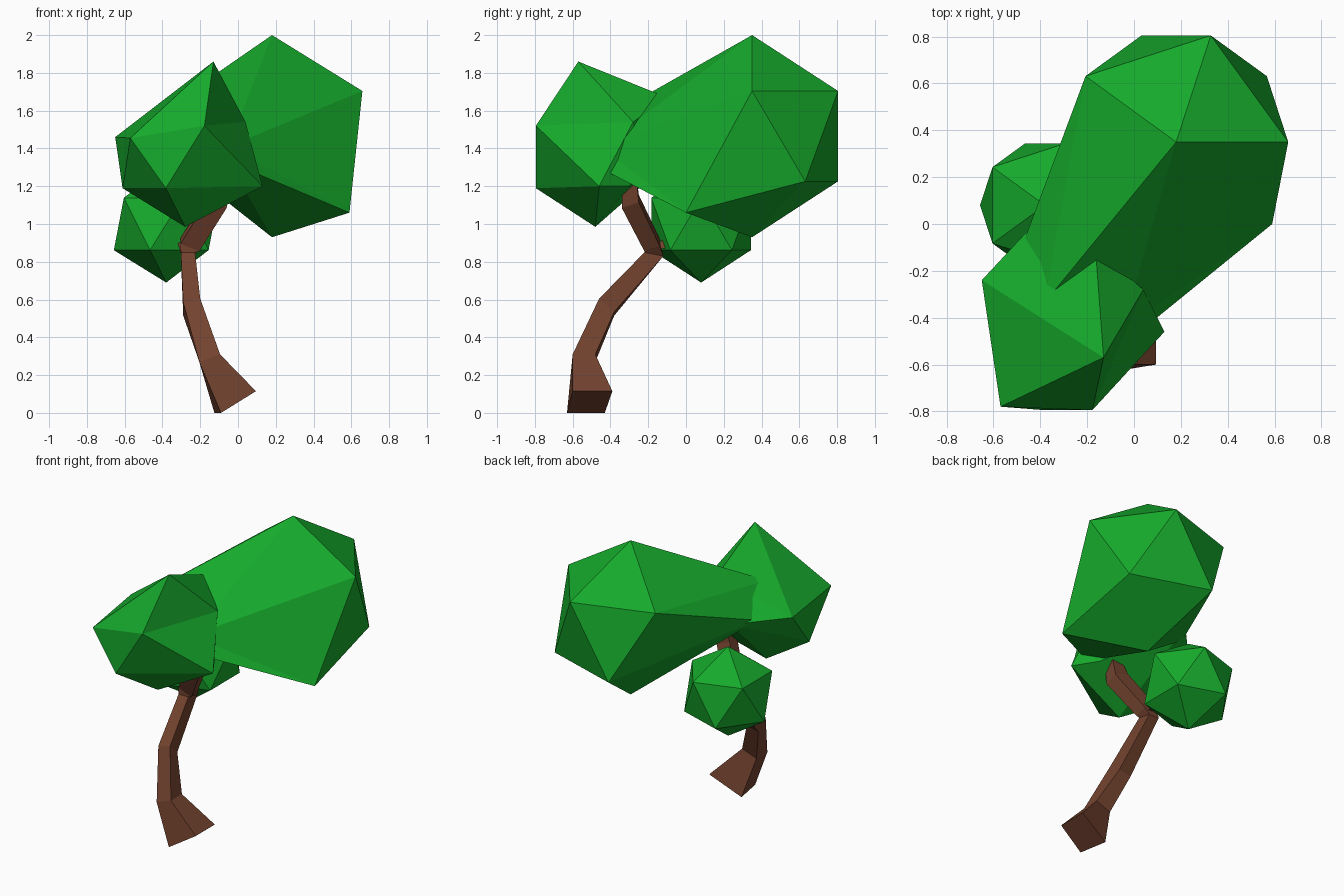
import bpy, bmesh
from mathutils import Vector

if "Cube" in bpy.data.objects:
    bpy.data.objects.remove(bpy.data.objects["Cube"])


def material(name, rgb):
    m = bpy.data.materials.new(name)
    m.diffuse_color = (*rgb, 1)
    m.use_nodes = True
    m.node_tree.nodes["Principled BSDF"].inputs["Base Color"].default_value = m.diffuse_color
    return m


LEAF = material("leaf_green", (0.008, 0.40, 0.025))
BARK = material("bark_brown", (0.17, 0.055, 0.028))


def finish(bm, name, mat):
    bmesh.ops.recalc_face_normals(bm, faces=bm.faces[:])
    me = bpy.data.meshes.new(name)
    bm.to_mesh(me)
    bm.free()
    me.materials.append(mat)
    ob = bpy.data.objects.new(name, me)
    bpy.context.collection.objects.link(ob)


def foliage(name, centre, radius, pulled=None):
    """Icosahedron with some corners pulled to new places.
    Corners: 0 bottom, 1-5 lower ring, 6-10 upper ring, 11 top."""
    bm = bmesh.new()
    bmesh.ops.create_icosphere(bm, subdivisions=1, radius=radius)
    bm.verts.ensure_lookup_table()
    for v in bm.verts:
        v.co += Vector(centre)
    for i, p in (pulled or {}).items():
        bm.verts[i].co = p
    finish(bm, name, LEAF)


def limb(name, rings):
    """Four-sided limb through a list of rings."""
    bm = bmesh.new()
    loops = [[bm.verts.new(p) for p in r] for r in rings]
    for a, b in zip(loops, loops[1:]):
        for i in range(4):
            j = (i + 1) % 4
            bm.faces.new((a[i], a[j], b[j], b[i]))
    bm.faces.new(loops[0][::-1])
    bm.faces.new(loops[-1])
    finish(bm, name, BARK)


def square(x, y, z, w, d, tilt=0.0, lean=0.0):
    """Ring around a centre; tilt raises the +x side, lean raises the front."""
    return [(x + sx * w / 2, y + sy * d / 2, z + sx * tilt - sy * lean)
            for sx, sy in ((-1, -1), (1, -1), (1, 1), (-1, 1))]


# Foliage clumps
foliage("small_foliage", (-0.38, 0.08, 1.0), 0.31)
foliage("large_foliage", (0.18, 0.35, 1.465), 0.535, {
    1: (0.59, 0.0, 1.06), 2: (-0.05, -0.52, 1.33), 3: (-0.48, -0.10, 1.45),
    6: (-0.05, -0.45, 1.41), 7: (-0.385, -0.34, 1.61)})
foliage("front_foliage", (-0.28, -0.48, 1.355), 0.37, {
    1: (0.13, -0.46, 1.2), 4: (-0.38, 0.05, 1.45), 5: (0.03, -0.3, 1.2),
    7: (-0.57, -0.78, 1.455), 8: (-0.65, -0.24, 1.46),
    9: (-0.165, -0.10, 1.67), 10: (0.04, -0.28, 1.54),
    11: (-0.13, -0.57, 1.86)})

# Trunk with slanted foot, bending back and then forward into the crown
limb("trunk", [
    [(-0.09, -0.63, 0), (0.095, -0.6, 0.115), (0.095, -0.39, 0.115), (-0.125, -0.43, 0)],
    square(-0.15, -0.54, 0.29, 0.11, 0.12, 0.02),
    square(-0.245, -0.42, 0.56, 0.09, 0.08, 0.01, 0.035),
    square(-0.265, -0.17, 0.84, 0.075, 0.10, 0, 0.01),
    square(-0.255, -0.18, 0.89, 0.10, 0.08, -0.02, -0.015),
    square(-0.11, -0.295, 1.12, 0.10, 0.09, -0.02, -0.015),
    square(-0.07, -0.30, 1.27, 0.07, 0.07)])

# Side branch into the small clump
limb("side_branch", [
    square(-0.265, -0.17, 0.85, 0.07, 0.09, 0, -0.02),
    square(-0.29, -0.08, 0.90, 0.07, 0.06, 0, 0.03),
    square(-0.34, 0.02, 0.97, 0.05, 0.05, 0, 0.02)])
